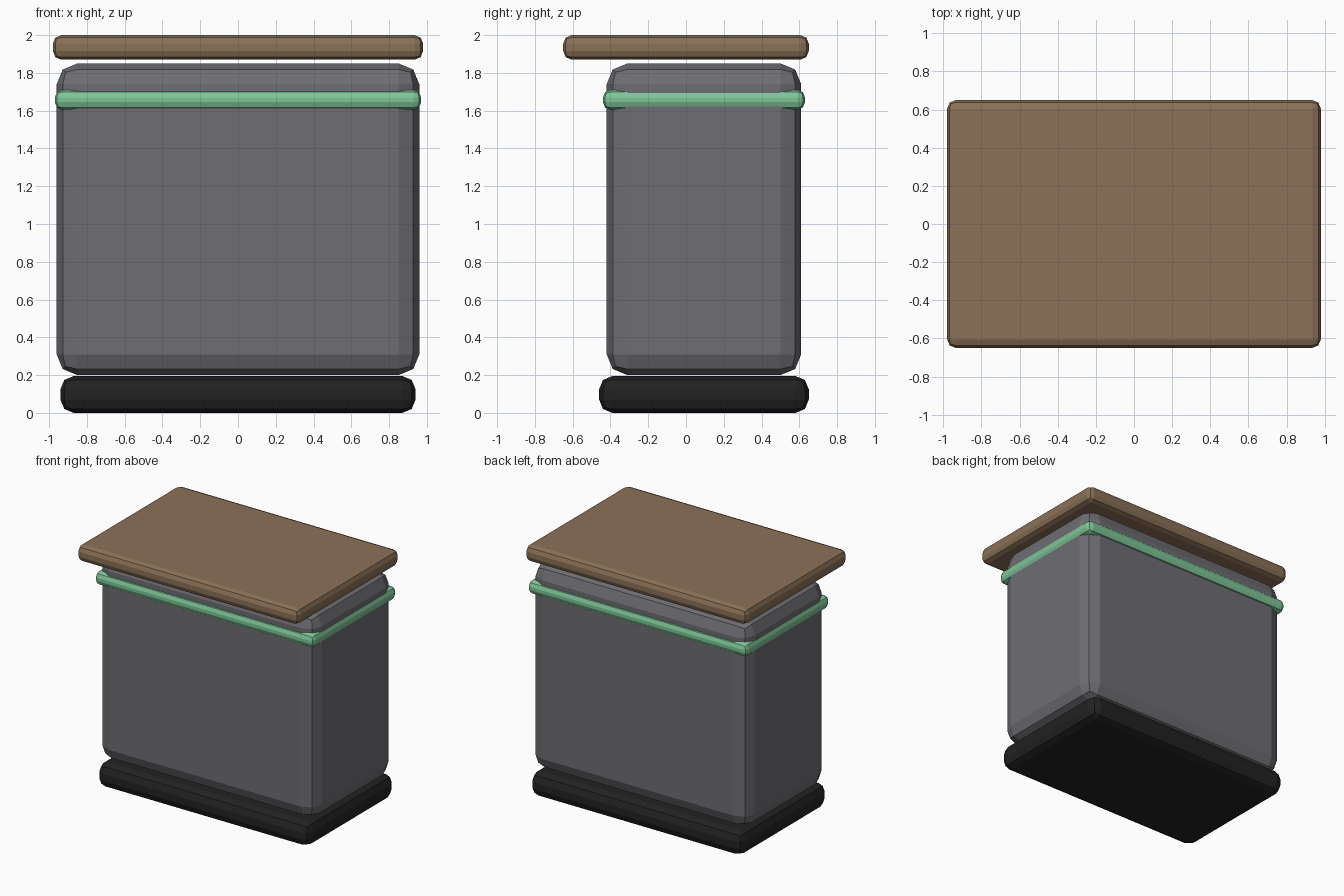
import bpy, bmesh

if "Cube" in bpy.data.objects:
    bpy.data.objects.remove(bpy.data.objects["Cube"])


def material(name, rgb):
    # sRGB 0-255 to linear
    lin = [((c / 255 + 0.055) / 1.055) ** 2.4 for c in rgb]
    m = bpy.data.materials.new(name)
    m.diffuse_color = (*lin, 1)
    m.use_nodes = True
    m.node_tree.nodes["Principled BSDF"].inputs["Base Color"].default_value = m.diffuse_color
    return m


def rounded_box(name, x, y, z, radius, mat):
    """Box spanning the (min, max) ranges, all edges bevelled in two flat steps."""
    bm = bmesh.new()
    bmesh.ops.create_cube(bm, size=1)
    for v in bm.verts:
        for i, (lo, hi) in enumerate((x, y, z)):
            v.co[i] = hi if v.co[i] > 0 else lo
    bmesh.ops.bevel(bm, geom=bm.edges[:], offset=radius, offset_type='OFFSET',
                    segments=2, profile=0.5, affect='EDGES')
    me = bpy.data.meshes.new(name)
    bm.to_mesh(me)
    bm.free()
    me.materials.append(mat)
    ob = bpy.data.objects.new(name, me)
    bpy.context.collection.objects.link(ob)
    return ob


wood = material("brown wood", (139, 113, 87))
grey = material("grey body", (110, 109, 114))
green = material("green trim", (126, 198, 152))
black = material("black base", (34, 34, 34))

# plinth, cabinet, trim band and overhanging counter
rounded_box("base", (-0.94, 0.94), (-0.46, 0.65), (0, 0.195), 0.07, black)
rounded_box("cabinet", (-0.96, 0.96), (-0.42, 0.61), (0.2, 1.85), 0.11, grey)
rounded_box("trim_band", (-0.97, 0.97), (-0.44, 0.63), (1.605, 1.71), 0.04, green)
rounded_box("counter_top", (-0.98, 0.98), (-0.65, 0.65), (1.87, 2.0), 0.045, wood)
